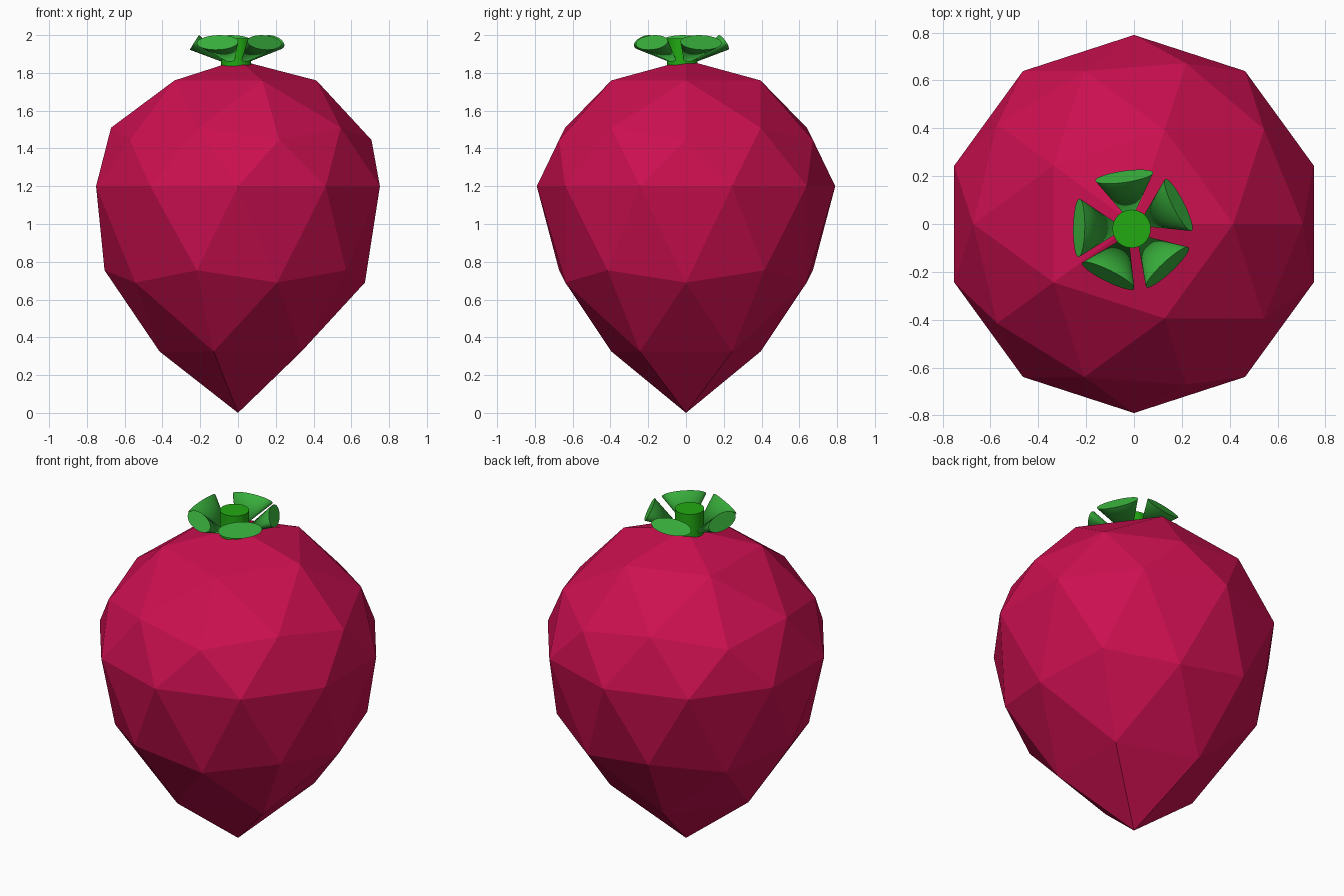
import bpy
from math import radians, cos, sin
from mathutils import Matrix, Vector

if "Cube" in bpy.data.objects:
    bpy.data.objects.remove(bpy.data.objects["Cube"])


def paint(obj, name, color):
    mat = bpy.data.materials.get(name) or bpy.data.materials.new(name)
    mat.diffuse_color = (*color, 1)
    mat.use_nodes = True
    mat.node_tree.nodes["Principled BSDF"].inputs["Base Color"].default_value = mat.diffuse_color
    obj.data.materials.append(mat)


# Fruit body: low-poly icosphere whose height levels are stretched to a point below
R = 0.79
LEVELS = [(-1, 0.0), (-0.851, 0.325), (-0.526, 0.69), (-0.447, 0.755), (0, 1.2),
          (0.447, 1.445), (0.526, 1.51), (0.851, 1.76), (1, 1.868)]
bpy.ops.mesh.primitive_ico_sphere_add(subdivisions=2, radius=1)
body = bpy.context.object
body.name = "fruit_body"
for v in body.data.vertices:
    z = min(LEVELS, key=lambda level: abs(level[0] - v.co.z))[1]
    v.co = (v.co.x * R, v.co.y * R, z)
paint(body, "fruit_red", (0.6, 0.005, 0.08))

# Stem: short round peg
CX, CY = -0.01, -0.02
bpy.ops.mesh.primitive_cylinder_add(vertices=32, radius=0.08, depth=0.2,
                                    location=(CX, CY, 1.882))
stem = bpy.context.object
stem.name = "stem"
bpy.ops.object.shade_smooth_by_angle(angle=radians(30))
paint(stem, "stem_green", (0.015, 0.4, 0.006))

# Leaves: flattened cones flaring up and out, wide end outward
TILT, LENGTH = radians(32), 0.225
for i, angle in enumerate((27, 98, 179, 243.5, 313)):
    a = radians(angle)
    bpy.ops.mesh.primitive_cone_add(vertices=32, radius1=0, radius2=0.122, depth=LENGTH)
    leaf = bpy.context.object
    leaf.name = f"leaf_{i + 1}"
    out = Vector((cos(a) * cos(TILT), sin(a) * cos(TILT), sin(TILT)))
    side = Vector((-sin(a), cos(a), 0))
    up = out.cross(side)
    turn = Matrix((up, side, out)).transposed().to_4x4()
    base = Vector((CX + 0.22 * cos(a), CY + 0.22 * sin(a), 1.961))
    place = Matrix.Translation(base - out * LENGTH / 2)
    leaf.data.transform(place @ turn @ Matrix.Diagonal((0.375, 1, 1, 1)))
    bpy.ops.object.shade_smooth_by_angle(angle=radians(40))
    paint(leaf, "leaf_green", (0.04, 0.43, 0.045))
